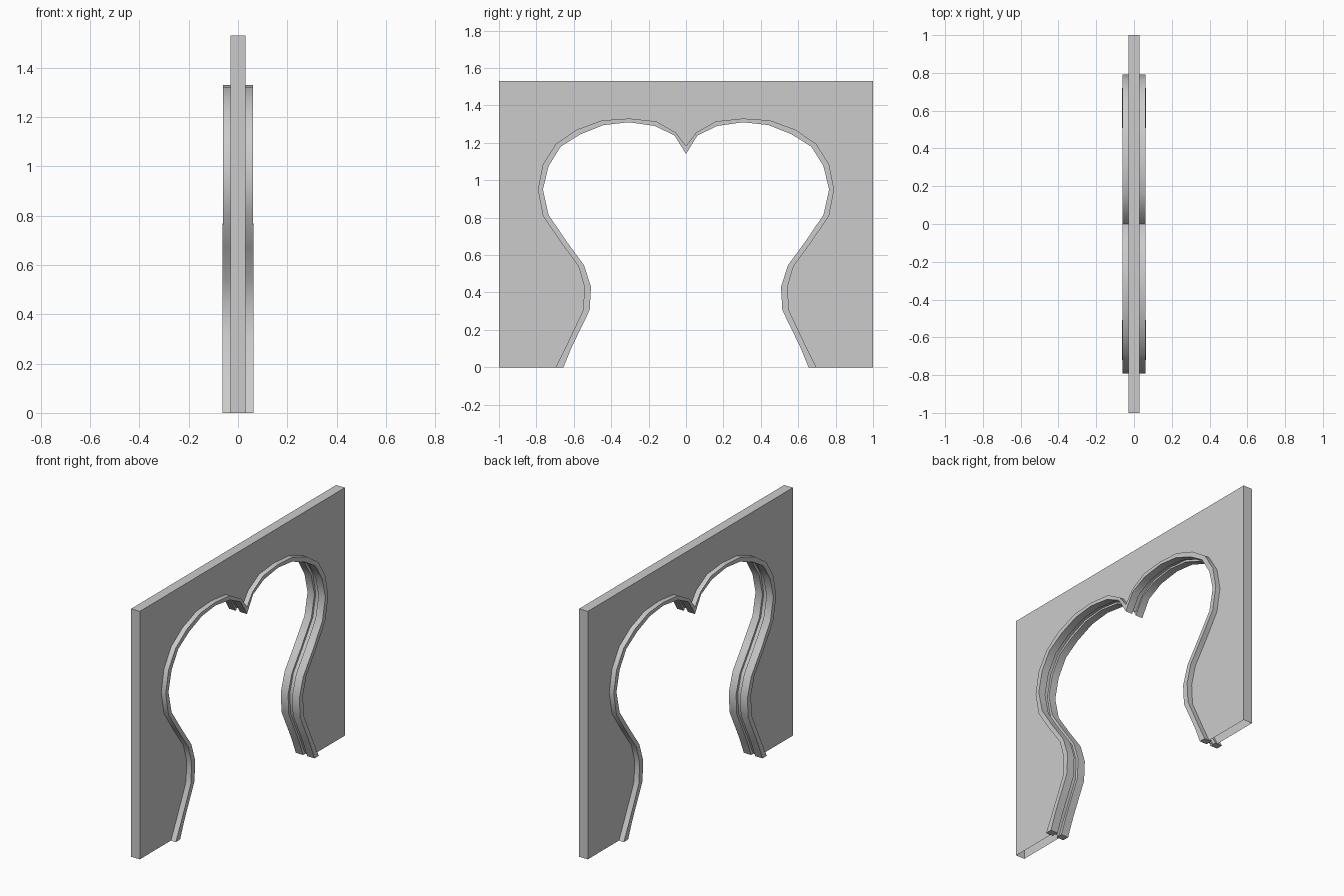
import bpy, bmesh, math

if "Cube" in bpy.data.objects:
    bpy.data.objects.remove(bpy.data.objects["Cube"])

# Half outlines of the opening (y, z), from the central cusp down to the floor
INNER = [(0, 1.14), (.06, 1.238), (.165, 1.29), (.305, 1.31), (.44, 1.295), (.565, 1.245),
         (.67, 1.18), (.735, 1.075), (.765, .95), (.735, .815), (.64, .675), (.545, .545),
         (.508, .43), (.515, .305), (.61, .11), (.655, 0)]
OUTER = [(0, 1.183), (.055, 1.255), (.16, 1.315), (.305, 1.33), (.45, 1.32), (.585, 1.27),
         (.695, 1.195), (.765, 1.085), (.792, .95), (.765, .81), (.67, .67), (.575, .54),
         (.543, .43), (.55, .305), (.642, .11), (.697, 0)]
HEIGHT, HALF_WALL = 1.53, .03

stone = bpy.data.materials.new("pale grey stone")
stone.diffuse_color = (.6, .6, .6, 1)
stone.use_nodes = True
stone.node_tree.nodes["Principled BSDF"].inputs["Base Color"].default_value = stone.diffuse_color


def full(half):
    """Mirror a half outline into a whole arch, floor to floor."""
    return [(-y, z) for y, z in reversed(half[1:])] + half


def finish(name, bm):
    bmesh.ops.recalc_face_normals(bm, faces=bm.faces)
    mesh = bpy.data.meshes.new(name)
    bm.to_mesh(mesh)
    bm.free()
    mesh.materials.append(stone)
    ob = bpy.data.objects.new(name, mesh)
    bpy.context.collection.objects.link(ob)
    bpy.ops.object.select_all(action='DESELECT')
    ob.select_set(True)
    bpy.context.view_layer.objects.active = ob
    bpy.ops.object.shade_smooth_by_angle(angle=math.radians(35))


# Wall slab: its opening edge is recessed between the trims, underside left open
reveal = full([((a + c) / 2, (b + d) / 2) for (a, b), (c, d) in zip(INNER, OUTER)])
outline = reveal + [(1, 0), (1, HEIGHT), (-1, HEIGHT), (-1, 0)]
bm = bmesh.new()
sides = [[bm.verts.new((x, y, z)) for y, z in outline] for x in (-HALF_WALL, HALF_WALL)]
for ring in sides:
    bm.faces.new(ring)
n = len(outline)
for i in range(n):
    j = (i + 1) % n
    if outline[i][1] == 0 and outline[j][1] == 0:
        continue
    bm.faces.new((sides[0][i], sides[0][j], sides[1][j], sides[1][i]))
finish("wall", bm)

# Raised trim around the opening, one on each face of the wall
for name, s in (("right_trim", 1), ("left_trim", -1)):
    bm = bmesh.new()
    rings = []
    for (yi, zi), (yo, zo) in zip(full(INNER), full(OUTER)):
        x = .0635 if zi < .7 else .061
        rings.append([bm.verts.new((s * a, y, z)) for a, y, z in
                      ((.014, yo, zo), (x, yo, zo), (x, yi, zi), (.014, yi, zi))])
    for a, b in zip(rings, rings[1:]):
        for k in range(4):
            m = (k + 1) % 4
            bm.faces.new((a[k], a[m], b[m], b[k]))
    bm.faces.new(rings[0])
    bm.faces.new(rings[-1])
    finish(name, bm)
